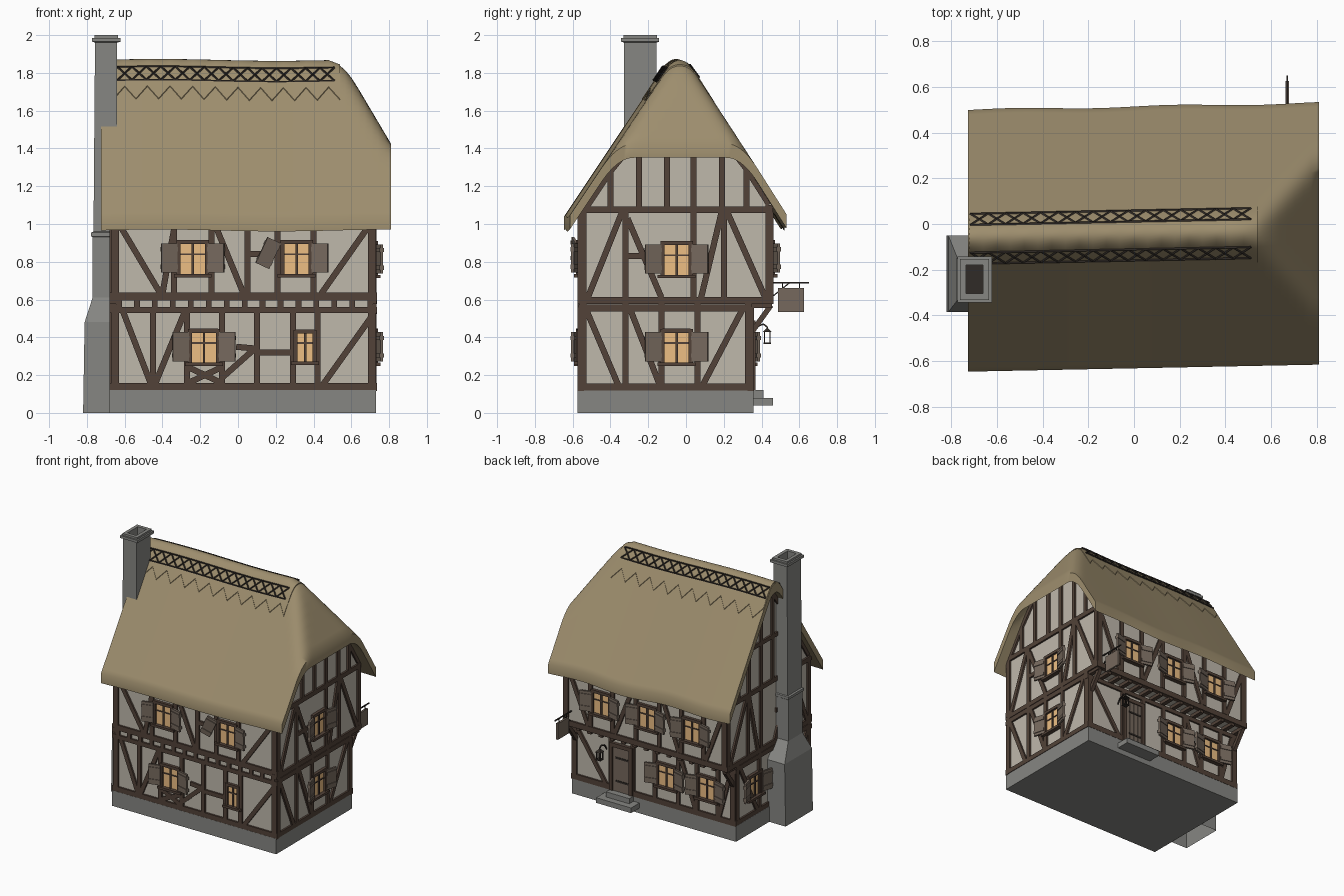
import bpy, bmesh, math
from mathutils import Vector, Matrix

if "Cube" in bpy.data.objects:
    bpy.data.objects.remove(bpy.data.objects["Cube"])

COL = {"wall": (.52, .48, .41), "wood": (.085, .055, .04), "thatch": (.34, .27, .155), "glow": (.85, .52, .23),
       "board": (.18, .14, .11), "dark": (.03, .024, .02), "stone": (.24, .24, .225)}
MATS, PARTS = {}, {}
for k, c in COL.items():
    MATS[k] = bpy.data.materials.new(k)
    MATS[k].diffuse_color = (*c, 1)
Z = Vector((0, 0, 1))
# wall name: origin, horizontal axis, outward normal
X, Y = Vector((1, 0, 0)), Vector((0, 1, 0))
WALLS = {"front": (Vector((0, -.56, 0)), X, -Y), "right": (Vector((.72, 0, 0)), Y, X),
         "left": (Vector((-.665, 0, 0)), Y, -X), "back": (Vector((0, .345, 0)), X, Y),
         "back_upper": (Vector((0, .45, 0)), X, Y)}


def part(name, mat="stone"):
    if name not in PARTS:
        PARTS[name] = (bmesh.new(), mat)
    return PARTS[name][0]


def block(bm, c, ax, size):
    m = Matrix.Identity(4)
    for i in range(3):
        for r in range(3):
            m[r][i] = ax[i][r] * size[i]
        m[i][3] = c[i]
    bmesh.ops.create_cube(bm, size=1, matrix=m)


def box(bm, x0, x1, y0, y1, z0, z1):
    block(bm, ((x0 + x1) / 2, (y0 + y1) / 2, (z0 + z1) / 2), (X, Y, Z), (x1 - x0, y1 - y0, z1 - z0))


def rod(bm, a, b, r=.004):
    a, b = Vector(a), Vector(b)
    d = (b - a).normalized()
    s = d.cross(Z if abs(d.z) < .9 else X).normalized()
    block(bm, (a + b) / 2, (d, s, d.cross(s)), ((b - a).length, 2 * r, 2 * r))


def at(wall, u, v, d=0):
    o, U, N = WALLS[wall]
    return o + U * u + Z * v + N * d


def beam(bm, wall, u0, v0, u1, v1, w=.03, out=.014):
    a, b = at(wall, u0, v0), at(wall, u1, v1)
    N, d = WALLS[wall][2], (b - a).normalized()
    block(bm, (a + b) / 2 + N * (out / 2 - .01), (d, d.cross(N), N), ((b - a).length, w, out + .02))


def beams(wall, segs, w=.032):
    for s in segs:
        beam(part(wall + "_timbers", "wood"), wall, *s, w)


def shutter(wall, u, v, side, h, w=.088, ang=15, tilt=0):
    U, N = WALLS[wall][1:]
    a = math.radians(ang)
    d = U * side * math.cos(a) + N * math.sin(a)
    up = Z
    if tilt:
        q = Matrix.Rotation(math.radians(tilt), 3, N)
        d, up = q @ d, q @ Z
    n = d.cross(up)
    c = at(wall, u, v, .018) + d * w / 2
    bm = part(wall + "_shutters", "board")
    block(bm, c, (d, up, n), (w, h, .014))
    for k in (-.3, .3):
        block(bm, c + up * h * k, (d, up, n), (w * 1.02, .022, .024))


def window(wall, u, v, w=.15, h=.17, shut=(1, 1)):
    bm = part(wall + "_window_frames", "wood")
    u0, u1, v0, v1 = u - w / 2, u + w / 2, v - h / 2, v + h / 2
    beam(part(wall + "_window_panes", "glow"), wall, u0, v, u1, v, h, .006)
    for uu in (u0, u1):
        beam(bm, wall, uu, v0 - .01, uu, v1 + .01, .022, .022)
    beam(bm, wall, u0, v1, u1, v1, .022, .022)
    beam(bm, wall, u0 - .025, v0 - .008, u1 + .025, v0 - .008, .018, .034)
    beam(bm, wall, u, v0, u, v1, .013, .014)
    beam(bm, wall, u0, v + .02, u1, v + .02, .008, .012)
    for side, uu, on in ((-1, u0, shut[0]), (1, u1, shut[1])):
        if on:
            shutter(wall, uu + side * .006, v, side, h - .015)


def loft(bm, rings, close=True, base=True):
    vs = [[bm.verts.new(p) for p in r] for r in rings]
    for a, b in zip(vs, vs[1:]):
        for i in range(len(a) if close else len(a) - 1):
            j = (i + 1) % len(a)
            bm.faces.new((a[i], a[j], b[j], b[i]))
    if close:
        bm.faces.new(vs[-1])
        if base:
            bm.faces.new(vs[0])


def smin(a, b, k):
    h = max(k - abs(a - b), 0) / k
    return min(a, b) - h * h * k / 4


def roof_z(x, y):
    y -= .02 * (x - .81)
    z = smin(1.04 + 1.5 * (y + .615), 1.05 + 1.577 * (.53 - y), .25)
    return smin(z, 1.42 - 1.7 * (x - .81), .13) + .005 * math.sin(5 * x - 2.6)


def skin(name, xs, edges, n, lift, thick):
    bm = part(name, "thatch")
    rings = []
    for x, (a, b) in zip(xs, edges):
        ys = [a + (b - a) * i / n for i in range(n + 1)]
        rings.append([(x, y, roof_z(x, y) + lift) for y in ys])
    loft(bm, rings, False)
    g = bmesh.ops.extrude_face_region(bm, geom=bm.faces[:], use_keep_orig=True)
    bmesh.ops.translate(bm, vec=(0, 0, -thick), verts=[e for e in g["geom"] if isinstance(e, bmesh.types.BMVert)])


# thatch roof with half hip, and its scalloped ridge layer
xs = [-.725 + 1.535 * i / 44 for i in range(45)]
skin("thatched_roof", xs, [(-.615 + .02 * (x - .81), .53 + .02 * (x - .81) + .004 * math.sin(9 * x)) for x in xs], 56, 0, .074)
xs = [-.72 + .06 * i for i in range(22)]
ridge = lambda x: -.025 + .02 * (x - .81)
skin("ridge_thatch", xs, [(ridge(x) - .135 - .045 * (i % 2), ridge(x) + .135 + .045 * (i % 2)) for i, x in enumerate(xs)], 24, .006, .02)

# lattice netting along both sides of the ridge
net = part("ridge_lattice", "dark")
on = lambda x, o: Vector((x, ridge(x) + o, roof_z(x, ridge(x) + o) + .011))
for p, q in ((-.07, -.118), (.052, .1)):
    for i in range(16):
        a, b = -.715 + i * .0766, -.715 + (i + 1) * .0766
        for e in ((a, p, b, p), (a, q, b, q), (a, p, b, q), (a, q, b, p)):
            rod(net, on(*e[:2]), on(*e[2:]), .0038)

# masonry plinth, steps and walls
box(part("plinth"), -.68, .73, -.575, .357, 0, .12)
box(part("door_steps"), .15, .45, .3, .46, .04, .08)
box(part("door_steps"), .2, .4, .3, .41, .08, .12)
box(part("lower_walls", "wall"), -.665, .72, -.56, .345, .11, .6)
ends = []
for x in (-.665, .72):
    ys = [-.56 + 1.01 * i / 24 for i in range(25)]
    ends.append([(x, -.56, .58)] + [(x, y, roof_z(x, y) - .05) for y in ys] + [(x, .45, .58)])
loft(part("upper_walls", "wall"), ends)

# chimney: stepped rings, with an open flue and open foot
rings = [(-.82, -.665, -.385, -.05, 0), (-.812, -.665, -.385, -.05, .48), (-.77, -.64, -.33, -.155, .61), (-.77, -.64, -.33, -.155, .93),
         (-.777, -.64, -.337, -.148, .935), (-.777, -.64, -.337, -.148, .955), (-.765, -.64, -.33, -.155, .96), (-.757, -.64, -.328, -.157, 1.96),
         (-.772, -.622, -.343, -.142, 1.965), (-.772, -.622, -.343, -.142, 1.985), (-.76, -.634, -.332, -.153, 1.985), (-.76, -.634, -.332, -.153, 2),
         (-.735, -.66, -.305, -.18, 2), (-.735, -.66, -.305, -.18, 1.9)]
loft(part("chimney"), [[(a, c, z), (b, c, z), (b, d, z), (a, d, z)] for a, b, c, d, z in rings], base=False)
box(part("flue", "dark"), -.737, -.658, -.307, -.178, 1.88, 1.91)

# long-wall rails and corner posts
for w, z0, z1 in (("front", .12, .56), ("front", .6, 1.06), ("back", .12, .56), ("back_upper", .58, 1.06)):
    beams(w, [(-.68, z0 + .017, .735, z0 + .017), (-.65, z0, -.65, z1), (.71, z0, .71, z1)], .042)
beams("front", [(-.68, .545, .735, .545)], .032)
beams("back", [(-.68, .54, .735, .54)], .032)
for i in range(15):
    beams("front", [(-.63 + i * .095, .55, -.63 + i * .095, .61)], .03)
    x = -.65 + i * .097
    box(part("jetty_joists", "wood"), x - .016, x + .016, .33, .455, .555, .595)
for x in (-.65, .7):
    rod(part("jetty_brackets", "wood"), (x, .35, .43), (x, .45, .57), .014)

# front timbers
beams("front", [(-.45, .14, -.45, .54), (-.27, .14, -.27, .54), (-.085, .14, -.085, .54), (.1, .14, .1, .54),
                (.29, .14, .29, .54), (.42, .14, .42, .54), (-.61, .54, -.46, .15), (-.28, .54, -.44, .15), (.45, .15, .7, .5),
                (-.08, .19, .1, .35), (-.01, .35, .1, .34), (.1, .32, .29, .32), (-.26, .16, -.09, .24), (-.26, .24, -.09, .16)])
beams("front", [(-.34, .63, -.34, 1.06), (-.14, .63, -.14, 1.06), (.05, .63, .05, 1.06), (.21, .63, .21, 1.06), (.4, .63, .4, 1.06),
                (-.63, 1, -.41, .63), (-.4, .63, -.33, 1.02), (-.14, 1.04, .03, .63), (.44, .63, .7, 1), (.05, .84, .21, .84)])
window("front", -.18, .35)
window("front", -.24, .82)
window("front", .31, .82, shut=(0, 1))
shutter("front", .195, .83, -1, .15, .08, 15, -25)
window("front", .355, .35, .1, .16, (0, 0))

# gable-end timbers, shared by the right and left walls
for w, x in (("right", .72), ("left", -.665)):
    beams(w, [(-.57, .137, .35, .137), (-.575, .595, .46, .595), (-.545, .12, -.545, .58), (.33, .12, .33, .58),
              (-.545, .6, -.545, 1.06), (.44, .6, .44, 1.1), (-.57, 1.075, .46, 1.075), (-.57, .555, .35, .555)], .036)
    beams(w, [(-.32, .14, -.32, .58), (-.13, .14, -.13, .58), (.06, .14, .06, .58), (-.53, .55, -.36, .15), (-.3, .56, -.14, .15),
              (.09, .15, .3, .55), (-.32, .6, -.32, 1.07), (.04, .6, .04, 1.07), (.2, .6, .2, 1.07),
              (-.52, .61, -.34, 1.06), (-.31, 1.03, -.13, .61), (-.31, .83, -.14, .83), (.08, .61, .19, 1.07), (.22, 1.06, .42, .61)])
    for y in (-.4, -.25, -.1, .04, .19, .32):
        beams(w, [(y, 1.08, y, roof_z(x, y) - .07)])
    ys = [-.54, -.4, -.25, -.1, .04, .19, .32, .44]
    for a, b in zip(ys, ys[1:]):
        beams(w, [(a, roof_z(x, a) - .09, b, roof_z(x, b) - .09)])
beams("left", [(-.3, 1.42, .18, 1.42)])
window("right", -.05, .35)
window("right", -.05, .815)
window("left", .12, .35)

# back timbers, windows and door
beams("back", [(x, .14, x, .54) for x in (.4, .21, .02, -.18, -.34, -.52)] + [(.44, .15, .69, .52), (-.2, .53, -.33, .15), (-.63, .52, -.53, .15)])
beams("back_upper", [(x, .62, x, 1.06) for x in (.5, .31, .11, -.09, -.28, -.47)] +
      [(.69, 1.02, .52, .62), (.29, .62, .13, 1.02), (-.11, 1.02, -.26, .62), (-.64, 1.02, -.49, .62)])
for x in (-.08, -.43):
    window("back", x, .35)
for x in (.405, .01, -.375):
    window("back_upper", x, .82)
door = part("door", "board")
for i in range(4):
    beam(door, "back", .248 + i * .038, .12, .248 + i * .038, .46, .036, .016)
for z in (.2, .38):
    beam(part("door_hinges", "dark"), "back", .24, z, .35, z, .014, .02)
for s in ((.22, .12, .22, .48), (.39, .12, .39, .48), (.205, .475, .405, .475)):
    beam(part("door_frame", "wood"), "back", *s, .03, .024)

# lantern on a hook beside the door
iron = part("lantern_frame", "dark")
lx, ly = .44, .43
pts = [(lx, .34, .41), (lx, .37, .455), (lx, .41, .47), (lx, ly, .455), (lx, ly, .44)]
for a, b in zip(pts, pts[1:]):
    rod(iron, a, b)
box(iron, lx - .02, lx + .02, ly - .02, ly + .02, .365, .373)
bmesh.ops.create_cone(iron, cap_ends=True, segments=4, radius1=.034, radius2=.006, depth=.022,
                      matrix=Matrix.Translation((lx, ly, .438)) @ Matrix.Rotation(math.pi / 4, 4, 'Z'))
for a in (-.015, .015):
    for b in (-.015, .015):
        rod(iron, (lx + a, ly + b, .37), (lx + a, ly + b, .43), .003)

# hanging sign on an iron bar
arm = part("sign_bracket", "dark")
rod(arm, (.67, .44, .69), (.67, .65, .69), .004)
rod(arm, (.67, .45, .61), (.67, .55, .69), .003)
for y in (.51, .6):
    rod(arm, (.67, y, .65), (.67, y, .69), .003)
box(part("sign_board", "board"), .662, .678, .488, .625, .535, .66)

# turn the collected parts into objects
for name, (bm, mat) in PARTS.items():
    bmesh.ops.recalc_face_normals(bm, faces=bm.faces[:])
    me = bpy.data.meshes.new(name)
    bm.to_mesh(me)
    bm.free()
    ob = bpy.data.objects.new(name, me)
    bpy.context.collection.objects.link(ob)
    me.materials.append(MATS[mat])
    if mat == "thatch":
        bpy.context.view_layer.objects.active = ob
        ob.select_set(True)
        bpy.ops.object.shade_smooth_by_angle(angle=math.radians(40))
        ob.select_set(False)

for m in bpy.data.materials:
    if m.users and not m.is_grease_pencil:
        m.use_nodes = True
        m.node_tree.nodes["Principled BSDF"].inputs["Base Color"].default_value = m.diffuse_color
